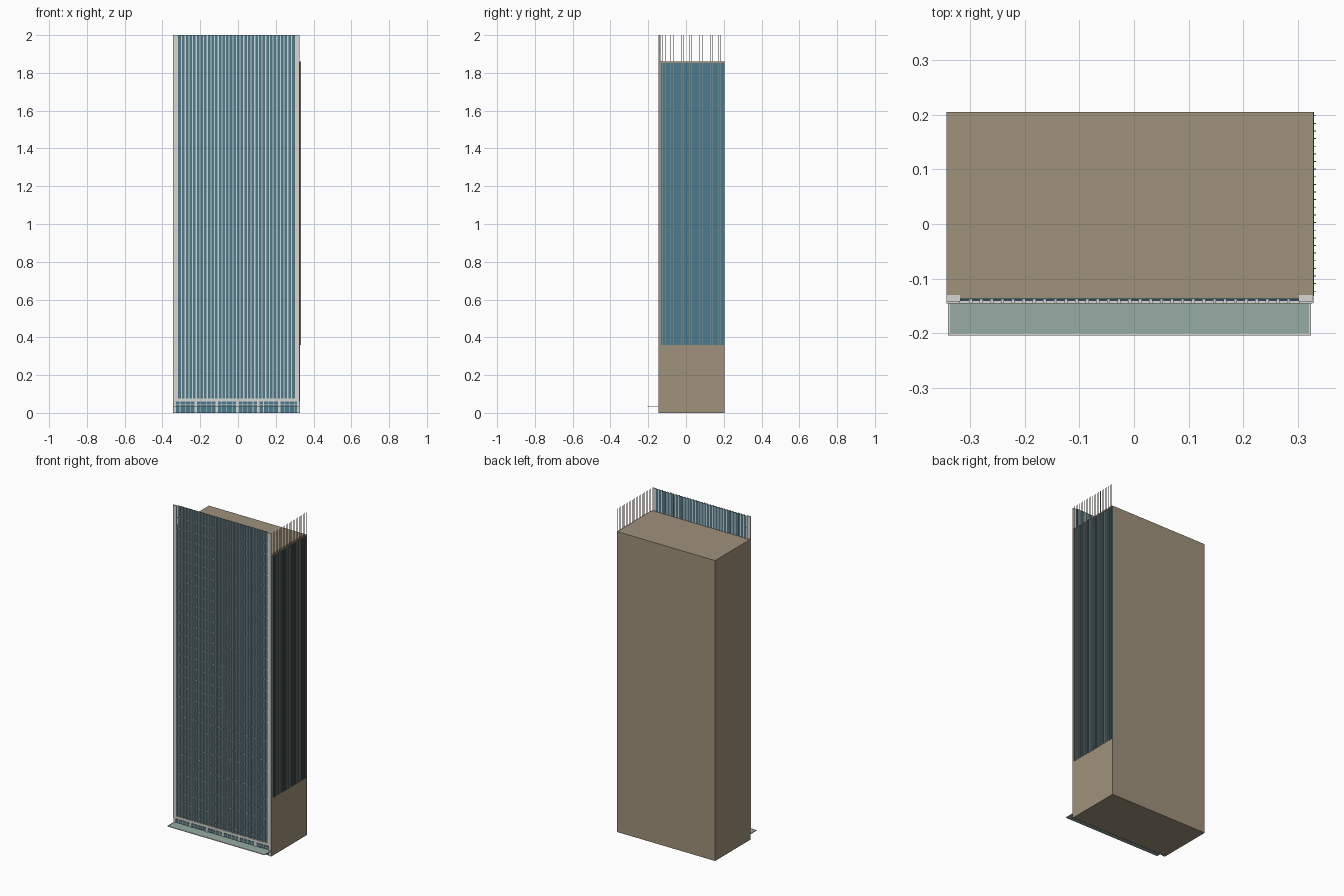
import bpy, bmesh

cube = bpy.data.objects.get("Cube")
if cube:
    bpy.data.objects.remove(cube, do_unlink=True)


def material(name, rgb):
    linear = [((c / 255 + 0.055) / 1.055) ** 2.4 for c in rgb] + [1]
    m = bpy.data.materials.new(name)
    m.use_nodes = True
    m.diffuse_color = linear
    m.node_tree.nodes["Principled BSDF"].inputs["Base Color"].default_value = linear
    return m


stone = material("brown stone", (160, 146, 123))
metal = material("pale grey metal", (216, 215, 211))
glass = material("blue glass", (74, 123, 141))
canopy_glass = material("green canopy glass", (150, 172, 163))


def boxes(name, mat, *spans):
    """One object from boxes given as (x0, x1, y0, y1, z0, z1)."""
    bm = bmesh.new()
    for x0, x1, y0, y1, z0, z1 in spans:
        for v in bmesh.ops.create_cube(bm, size=1)["verts"]:
            v.co.x = x1 if v.co.x > 0 else x0
            v.co.y = y1 if v.co.y > 0 else y0
            v.co.z = z1 if v.co.z > 0 else z0
    mesh = bpy.data.meshes.new(name)
    bm.to_mesh(mesh)
    bm.free()
    mesh.materials.append(mat)
    ob = bpy.data.objects.new(name, mesh)
    bpy.context.collection.objects.link(ob)
    return ob


LEFT, RIGHT = -0.343, 0.328
FRONT, BACK = -0.136, 0.205
ROOF, TOP = 1.86, 2.0
GX0, GX1 = -0.318, 0.302          # glazed part of the front
BASE, SIDE_BASE = 0.07, 0.36      # where the glazing starts
INNER = RIGHT - 0.0012            # front wall stops behind the stone return

# Solid tower body and the stone return covering the front wall's side
boxes("tower_body", stone, (LEFT, RIGHT, FRONT, BACK, 0, ROOF))
boxes("side_return", stone, (RIGHT - 0.001, RIGHT, -0.1445, FRONT, 0, ROOF))

# Front wall: glass sheet rising past the roof, and its frame
boxes("front_glass", glass, (GX0, GX1, -0.1385, FRONT - 0.0005, BASE, TOP))
boxes("front_frame", metal,
      (LEFT, GX0, -0.1455, -0.1405, BASE, TOP),
      (GX1, INNER, -0.1455, -0.1405, BASE, TOP),
      (LEFT, GX0, -0.1405, -0.13, BASE, ROOF + 0.002),
      (GX1, INNER, -0.1405, -0.13, BASE, ROOF + 0.002),
      (LEFT, INNER, -0.1455, FRONT, 0.06, 0.076))

# Vertical mullions of the front
bays = 32
pitch = (GX1 - GX0) / bays
boxes("front_mullions", metal,
      *[(GX0 + i * pitch - 0.003, GX0 + i * pitch + 0.003, -0.1455, -0.1355, BASE, TOP)
        for i in range(1, bays)])

# Shallow glazing ledges at the floors, closer together on the lower storeys
levels = [0.1 + i * 0.06 for i in range(12)] + [0.82 + i * 0.065 for i in range(18)]
boxes("front_floor_ledges", glass,
      *[(GX0, GX1, -0.1405, -0.138, z - 0.0018, z + 0.0018) for z in levels])

# Side wall: glass, and slender fins that get shallower above the roof
boxes("side_glass", glass, (RIGHT, RIGHT + 0.001, -0.132, BACK, SIDE_BASE, ROOF - 0.008))
fins = 24
step = (BACK + 0.13) / fins
fin_rows = [-0.13 + (i + 0.5) * step for i in range(fins)]
boxes("side_fins", stone,
      *[(RIGHT, RIGHT + 0.005, y - 0.0008, y + 0.0008, SIDE_BASE, ROOF) for y in fin_rows],
      *[(RIGHT - 0.001, RIGHT + 0.0015, y - 0.0008, y + 0.0008, ROOF, TOP) for y in fin_rows])

# Ground floor: glazing, columns, mullions and transom
boxes("lobby_glass", glass, (LEFT, INNER, -0.139, FRONT, 0, 0.06))
columns = [-0.334 + i * 0.1105 for i in range(6)] + [0.319]
boxes("lobby_columns", metal,
      *[(x - 0.007, x + 0.007, -0.1435, FRONT, 0, 0.06) for x in columns])
boxes("lobby_mullions", metal,
      *[(x - 0.0015, x + 0.0015, -0.141, FRONT, 0, 0.06)
        for c in columns[:-1] for x in (c + 0.027, c + 0.0545, c + 0.082)])
boxes("lobby_transom", metal, (LEFT, INNER, -0.142, FRONT, 0.044, 0.047))

# Entrance canopy: thin glass with a metal rim
CX0, CX1, CY = -0.34, 0.324, -0.204
rim = 0.004
boxes("canopy_glass", canopy_glass,
      (CX0 + rim, CX1 - rim, CY + rim, -0.139, 0.031, 0.034))
boxes("canopy_rim", metal,
      (CX0, CX1, CY, CY + rim, 0.030, 0.035),
      (CX0, CX0 + rim, CY + rim, -0.139, 0.030, 0.035),
      (CX1 - rim, CX1, CY + rim, -0.139, 0.030, 0.035))
